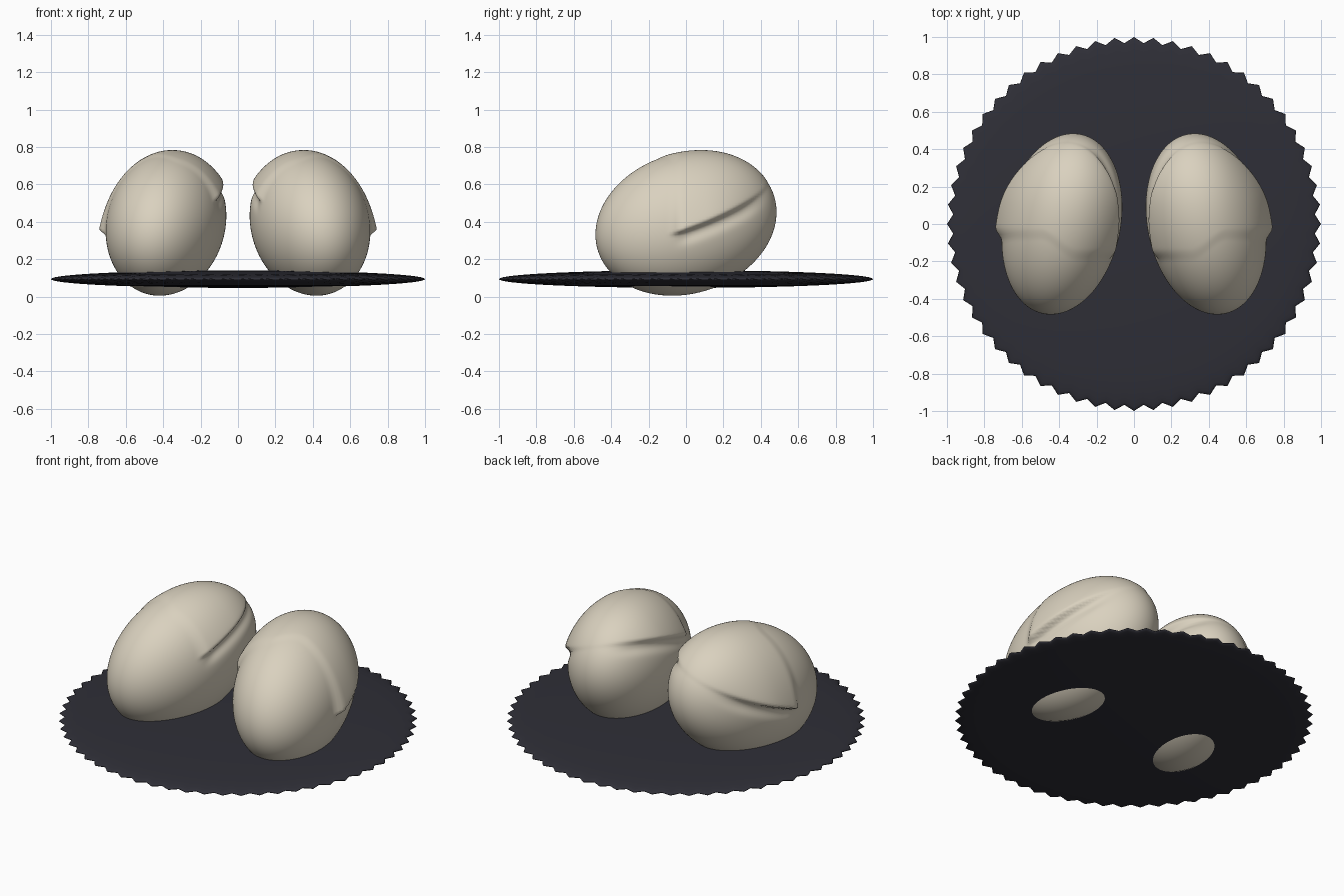
import bpy, bmesh, math
from mathutils import Vector, Matrix

cube = bpy.data.objects.get("Cube")
if cube:
    bpy.data.objects.remove(cube)


def material(name, rgb, rough=0.6):
    m = bpy.data.materials.new(name)
    m.use_nodes = True
    m.diffuse_color = (*rgb, 1)
    bsdf = m.node_tree.nodes["Principled BSDF"]
    bsdf.inputs["Base Color"].default_value = (*rgb, 1)
    bsdf.inputs["Roughness"].default_value = rough
    return m


cream = material("warm_cream", (0.70, 0.64, 0.52))
charcoal = material("charcoal", (0.028, 0.028, 0.038))


def finish(bm, name, mat):
    bmesh.ops.recalc_face_normals(bm, faces=bm.faces)
    mesh = bpy.data.meshes.new(name)
    bm.to_mesh(mesh)
    bm.free()
    mesh.materials.append(mat)
    mesh.shade_smooth()
    obj = bpy.data.objects.new(name, mesh)
    bpy.context.collection.objects.link(obj)
    return obj


def smooth(a, b, t):
    t = min(max((t - a) / (b - a), 0), 1)
    return t * t * (3 - 2 * t)


# Tilted ellipsoid: columns carry the unit sphere to the leaning, toed-in body
CENTRE = Vector((0.385, 0, 0.392))
SHAPE = Matrix(((0.316, -0.06, -0.025),
                (0.0, 0.484, 0.0),
                (0.0, 0.06, 0.382)))


def hood(p, n):
    """Outward lift of the raised flap over the upper rear half."""
    outer = smooth(0.3, 0.5, p.x)
    edge = 0.34 + 0.30 * (p.y + 0.05) + 0.36 * (0.7 - p.x)
    above = p.z - edge
    front = -0.16 + 0.11 * outer
    low_edge = smooth(-0.012, 0.012, above)
    front_edge = smooth(front - 0.04, front + 0.03, p.y)
    fade = math.exp(-max(above, 0) / 0.16) * (1 - smooth(0.1, 0.5, p.y))
    lift = (0.026 + 0.016 * outer) * low_edge * front_edge * fade
    # shallow groove running back under the flap
    groove = 0.014 * math.exp(-((above + 0.035) / 0.035) ** 2)
    groove *= smooth(front - 0.03, front + 0.08, p.y) * (1 - smooth(0.3, 0.46, p.y))
    return lift - groove * abs(n.x)


def egg(name, side):
    bm = bmesh.new()
    bmesh.ops.create_uvsphere(bm, u_segments=160, v_segments=112, radius=1)
    to_normal = SHAPE.inverted().transposed()
    for v in bm.verts:
        n = (to_normal @ v.co).normalized()
        p = CENTRE + SHAPE @ v.co
        p += n * hood(p, n)
        v.co = (p.x * side, p.y, p.z)
    finish(bm, name, cream)


for name, side in (("left_egg", 1), ("right_egg", -1)):
    egg(name, side)

# Thin lens-shaped plate with a serrated rim
TEETH = 60
bm = bmesh.new()
bmesh.ops.create_uvsphere(bm, u_segments=TEETH * 2, v_segments=32, radius=1)
for v in bm.verts:
    r = math.hypot(v.co.x, v.co.y)
    step = round(math.atan2(v.co.y, v.co.x) / math.pi * TEETH)
    notch = 0.032 * smooth(0.85, 1, r) if step % 2 else 0
    v.co = (v.co.x * (1 - notch), v.co.y * (1 - notch), 0.094 + 0.047 * v.co.z)
finish(bm, "serrated_plate", charcoal)
